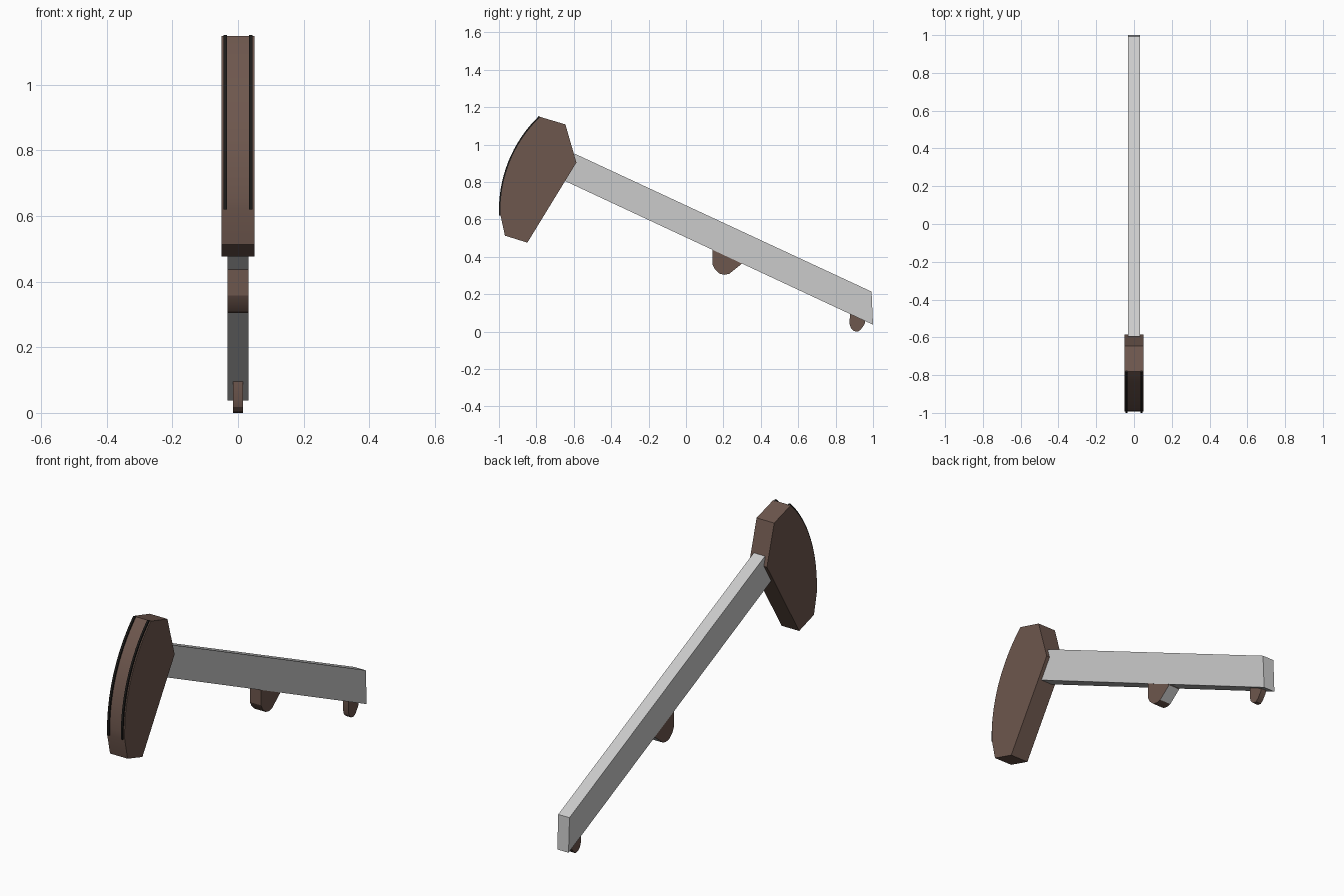
import bpy, bmesh, math

if "Cube" in bpy.data.objects:
    bpy.data.objects.remove(bpy.data.objects["Cube"])


def material(name, rgb):
    m = bpy.data.materials.new(name)
    m.diffuse_color = (*rgb, 1)
    m.use_nodes = True
    m.node_tree.nodes["Principled BSDF"].inputs["Base Color"].default_value = m.diffuse_color
    return m


brown = material("brown", (0.155, 0.095, 0.075))
grey = material("light grey", (0.60, 0.60, 0.60))
black = material("black", (0.012, 0.011, 0.010))


def extrude_profile(name, profile, x0, x1, mats):
    """Closed (y, z) outline extruded from x0 to x1."""
    bm = bmesh.new()
    a = [bm.verts.new((x0, y, z)) for y, z in profile]
    b = [bm.verts.new((x1, y, z)) for y, z in profile]
    bm.faces.new(a)
    bm.faces.new(b[::-1])
    n = len(profile)
    for i in range(n):
        j = (i + 1) % n
        bm.faces.new((a[i], b[i], b[j], a[j]))
    bmesh.ops.recalc_face_normals(bm, faces=bm.faces)
    me = bpy.data.meshes.new(name)
    bm.to_mesh(me)
    bm.free()
    for m in mats:
        me.materials.append(m)
    ob = bpy.data.objects.new(name, me)
    bpy.context.collection.objects.link(ob)
    bpy.ops.object.select_all(action='DESELECT')
    ob.select_set(True)
    bpy.context.view_layer.objects.active = ob
    bpy.ops.object.shade_smooth_by_angle(angle=math.radians(25))
    return ob


CY, CZ = -0.302, 0.65   # centre of the curved front


def arc(r, z0, z1, n=16):
    t0, t1 = math.asin((z0 - CZ) / r), math.asin((z1 - CZ) / r)
    return [(CY - r * math.cos(t), CZ + r * math.sin(t))
            for t in (t0 + (t1 - t0) * i / n for i in range(n + 1))]


# Curved head plate
head = [(-0.848, 0.476), (-0.968, 0.513)] + arc(0.69, 0.62, 1.148) \
    + [(-0.645, 1.108), (-0.586, 0.904)]
extrude_profile("head", head, -0.05, 0.05, [brown])

# Two thin rails following the curved front
rail = arc(0.698, 0.62, 1.152) + arc(0.682, 0.62, 1.145)[::-1]
for side, x in (("left", -0.039), ("right", 0.039)):
    extrude_profile("rail_" + side, rail, x - 0.005, x + 0.005, [black])

# Long sloping bar
bar = [(-0.596, 0.952), (0.992, 0.214), (1.0, 0.037), (-0.65, 0.807), (-0.60, 0.89)]
extrude_profile("bar", bar, -0.032, 0.032, [grey])

# Middle foot under the bar, with a grey rear face
foot = [(0.142, 0.437), (0.142, 0.358), (0.155, 0.333), (0.18, 0.310), (0.205, 0.304),
        (0.231, 0.309), (0.297, 0.362), (0.30, 0.38)]
ob = extrude_profile("middle_foot", foot, -0.0315, 0.0315, [brown, grey])
for p in ob.data.polygons:
    if p.normal.y > 0.5 and p.center.z < 0.37:
        p.material_index = 1

# Small end foot
tip = [(0.876, 0.10), (0.875, 0.04), (0.882, 0.018), (0.898, 0.003), (0.92, 0.0),
       (0.935, 0.012), (0.955, 0.04), (0.96, 0.065)]
extrude_profile("end_foot", tip, -0.015, 0.015, [brown])
